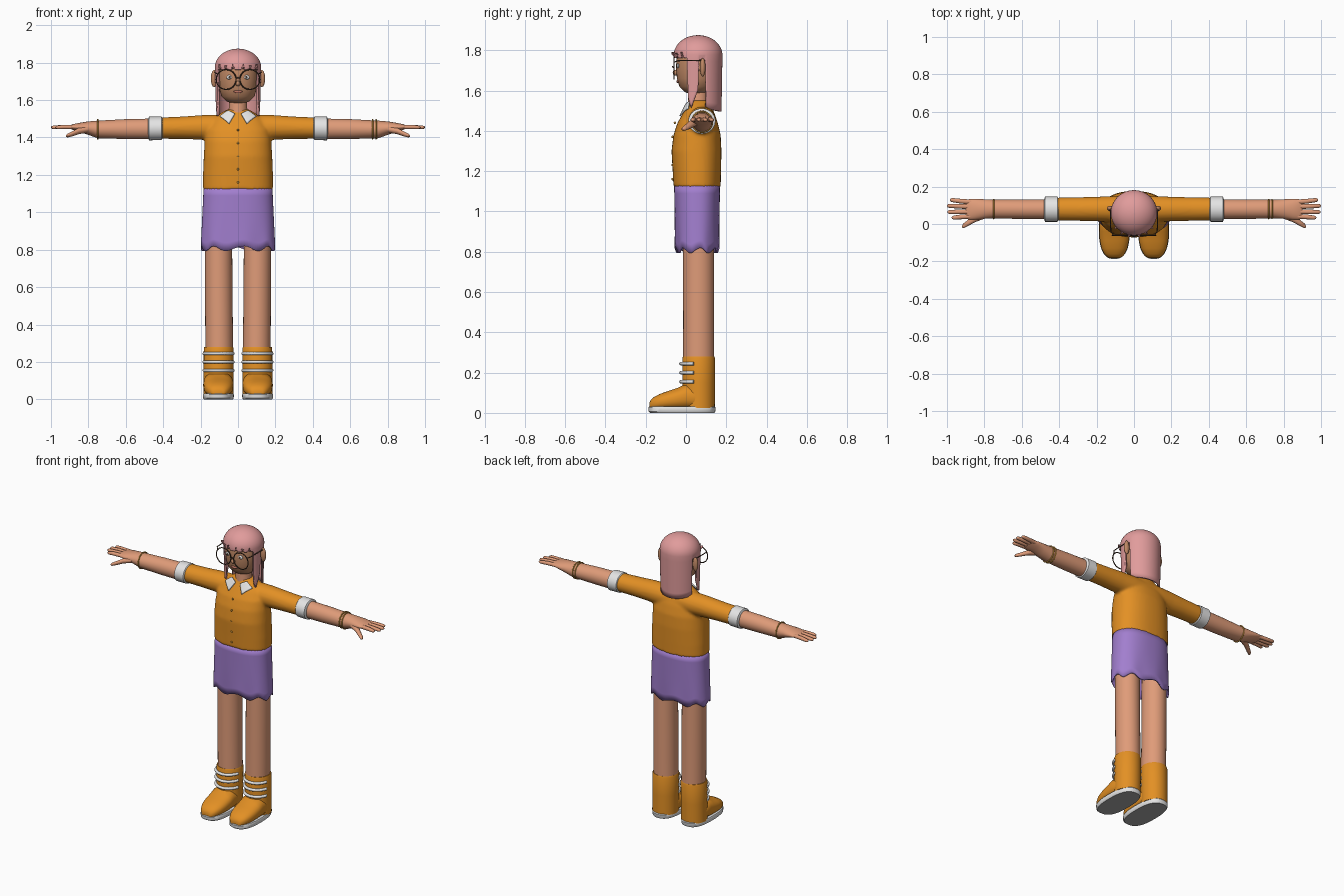
import bpy, bmesh
from math import sin, cos, pi, copysign, radians
from mathutils import Vector

if "Cube" in bpy.data.objects:
    bpy.data.objects.remove(bpy.data.objects["Cube"], do_unlink=True)


def material(name, r, g, b):
    m = bpy.data.materials.new(name)
    m.use_nodes = True
    m.diffuse_color = (r, g, b, 1)
    m.node_tree.nodes["Principled BSDF"].inputs["Base Color"].default_value = (r, g, b, 1)
    return m


ORANGE = material("orange cloth", .77, .28, .018)
SKIN = material("skin", .74, .33, .19)
FACE = material("face skin", .53, .25, .13)
PURPLE = material("purple cloth", .36, .21, .62)
PINK = material("pink hair", .75, .33, .33)
WHITE = material("white", .78, .78, .78)
DARK = material("dark brown", .07, .04, .025)
GOLD = material("gold", .62, .32, .05)
LIPS = material("lips", .5, .17, .12)
GREY = material("sole grey", .4, .4, .4)


def finish(ob, name, mat, angle=40):
    ob.name = name
    ob.data.materials.clear()
    ob.data.materials.append(mat)
    bpy.ops.object.select_all(action='DESELECT')
    ob.select_set(True)
    bpy.context.view_layer.objects.active = ob
    bpy.ops.object.shade_smooth_by_angle(angle=radians(angle))
    return ob


def from_bmesh(bm, name, mat, angle=40):
    bmesh.ops.recalc_face_normals(bm, faces=bm.faces)
    me = bpy.data.meshes.new(name)
    bm.to_mesh(me)
    bm.free()
    ob = bpy.data.objects.new(name, me)
    bpy.context.collection.objects.link(ob)
    return finish(ob, name, mat, angle)


def bridge(bm, rings):
    n = len(rings[0])
    for a, b in zip(rings, rings[1:]):
        for i in range(n):
            j = (i + 1) % n
            bm.faces.new((a[i], a[j], b[j], b[i]))


def loft(name, mat, axis, sections, side=1, power=2.0, n=32, caps=True):
    """Sections are (position on axis, centre a, centre b, radius a, radius b)."""
    bm = bmesh.new()
    rings = []
    for p, ca, cb, ra, rb in sections:
        ring = []
        for i in range(n):
            c, s = cos(2 * pi * i / n), sin(2 * pi * i / n)
            a = ca + ra * copysign(abs(c) ** (2 / power), c)
            b = cb + rb * copysign(abs(s) ** (2 / power), s)
            x, y, z = {'x': (p, a, b), 'y': (a, p, b), 'z': (a, b, p)}[axis]
            ring.append(bm.verts.new((x * side, y, z)))
        rings.append(ring)
    bridge(bm, rings)
    if caps:
        bm.faces.new(rings[0])
        bm.faces.new(rings[-1])
    return from_bmesh(bm, name, mat)


def ball(name, mat, loc, size):
    bpy.ops.mesh.primitive_uv_sphere_add(segments=24, ring_count=14, location=loc)
    ob = bpy.context.object
    ob.scale = size
    return finish(ob, name, mat, 180)


def ring(name, mat, loc, major, minor, rot):
    bpy.ops.mesh.primitive_torus_add(major_segments=40, minor_segments=8, location=loc,
                                     rotation=rot, major_radius=major, minor_radius=minor)
    return finish(bpy.context.object, name, mat, 180)


def tube(name, mat, points, radius):
    cu = bpy.data.curves.new(name, 'CURVE')
    cu.dimensions = '3D'
    cu.bevel_depth, cu.bevel_resolution, cu.use_fill_caps = radius, 3, True
    sp = cu.splines.new('POLY')
    sp.points.add(len(points) - 1)
    for p, co in zip(sp.points, points):
        p.co = (*co, 1)
    ob = bpy.data.objects.new(name, cu)
    bpy.context.collection.objects.link(ob)
    bpy.ops.object.select_all(action='DESELECT')
    ob.select_set(True)
    bpy.context.view_layer.objects.active = ob
    bpy.ops.object.convert(target='MESH')
    return finish(bpy.context.object, name, mat, 60)


# Sweater: torso and sleeves fused into one smooth skin
torso = loft("sweater", ORANGE, 'z', [
    (1.12, 0, .055, .187, .117), (1.2, 0, .054, .187, .12), (1.3, 0, .052, .183, .124),
    (1.38, 0, .055, .178, .117), (1.44, 0, .058, .17, .1), (1.49, 0, .063, .142, .077),
    (1.525, 0, .066, .1, .06), (1.55, 0, .066, .058, .05)], power=2.3, n=48)
half = [(.1, .08, 1.452, .07, .07), (.19, .08, 1.454, .066, .066),
        (.3, .08, 1.452, .063, .06), (.42, .08, 1.45, .061, .057)]
sleeves = loft("sleeves", ORANGE, 'x', [(-p, *r) for p, *r in reversed(half)] + half)
torso.select_set(True)
bpy.context.view_layer.objects.active = torso
bpy.ops.object.join()
rm = torso.modifiers.new("fuse", 'REMESH')
rm.mode, rm.voxel_size, rm.use_smooth_shade = 'VOXEL', .009, True
sm = torso.modifiers.new("soften", 'SMOOTH')
sm.factor, sm.iterations = .5, 4

# Buttons down the front
for i in range(5):
    z = 1.16 + .07 * i
    ball("button", GOLD, (0, -.067 + (.012 if z > 1.4 else 0), z), (.006, .006, .006))

# Skirt: flared shell with a wavy hem
bm = bmesh.new()
rows, cols = 8, 96
rings = []
for r in range(rows + 1):
    t = r / rows
    row = []
    for i in range(cols):
        a = 2 * pi * i / cols
        wave = .013 * sin(8 * a + .6) * t ** 3
        rx, ry = .184 + .015 * t, .114 - .006 * t + wave * .3
        x = rx * copysign(abs(cos(a)) ** .85, cos(a))
        y = .055 + ry * copysign(abs(sin(a)) ** .85, sin(a))
        row.append(bm.verts.new((x, y, 1.13 - .324 * t + wave)))
    rings.append(row)
bridge(bm, rings)
skirt = from_bmesh(bm, "skirt", PURPLE, 60)
skirt.modifiers.new("cloth", 'SOLIDIFY').thickness = .008

# Head, neck and face
loft("neck", SKIN, 'z', [(1.5, 0, .06, .052, .052), (1.63, 0, .06, .046, .048)])
loft("head", FACE, 'z', [
    (1.582, 0, .05, .03, .03), (1.592, 0, .05, .06, .055), (1.62, 0, .052, .088, .085),
    (1.66, 0, .055, .1, .1), (1.71, 0, .057, .106, .107), (1.77, 0, .06, .106, .106),
    (1.82, 0, .06, .092, .092), (1.855, 0, .06, .05, .05)], power=2.1)
ball("nose", FACE, (0, -.05, 1.688), (.013, .016, .014))
ball("mouth", LIPS, (0, -.04, 1.645), (.024, .008, .008))

# Hair: dome whose lower edge makes fringe, side locks and long back


def hair_edge(f):
    if f < 1.1:
        return 1.762 + .03 * max(0, cos(2 * pi * (f - .22) / .33)) ** 4
    if f < 1.25:
        return 1.58 - .07 * (f - 1.1) / .15
    if f < 1.6:
        return 1.51 + .1 * (f - 1.25) / .35
    if f < 1.9:
        return 1.75
    return 1.495 + .025 * (cos(f) + 1)


bm = bmesh.new()
cols, dome, drop = 144, 10, 8
rings = []
for r in range(dome + drop + 1):
    row = []
    for i in range(cols):
        a = 2 * pi * i / cols
        f = min(a, 2 * pi - a)
        if r <= dome:
            e = pi / 2 * (1 - .97 * r / dome) - .02
            k, z = cos(e), 1.775 + .1 * sin(e)
        else:
            u = (r - dome) / drop
            top = 1.775 + .1 * sin(pi / 2 * .03 - .02)
            k, z = 1 - .04 * u * (f > 1.1), top + (hair_edge(f) - top) * u
        row.append(bm.verts.new((.124 * k * sin(a), .06 - .121 * k * cos(a), z)))
    rings.append(row)
bridge(bm, rings)
bm.faces.new(rings[0])
hair = from_bmesh(bm, "hair", PINK, 60)
hair.modifiers.new("thickness", 'SOLIDIFY').thickness = .013

# Glasses bridge
tube("glasses_bridge", DARK, [(-.012, -.064, 1.715), (0, -.067, 1.72), (.012, -.064, 1.715)], .003)

for s, label in ((1, "left"), (-1, "right")):
    # Eyes, ears, glasses
    ball(label + "_eye", WHITE, (.045 * s, -.039, 1.722), (.017, .007, .012))
    ball(label + "_pupil", DARK, (.045 * s, -.045, 1.722), (.006, .003, .007))
    ball(label + "_ear", FACE, (.127 * s, .083, 1.715), (.018, .014, .046))
    ring(label + "_lens_frame", DARK, (.063 * s, -.06, 1.71), .053, .0032, (pi / 2, 0, 0))
    tube(label + "_temple", DARK, [(.108 * s, -.06, 1.74), (.124 * s, -.04, 1.748),
                                   (.127 * s, .08, 1.75)], .003)

    # Collar flap laid on the sweater
    bm = bmesh.new()
    bm.faces.new([bm.verts.new((x * s, y, z)) for x, y, z in (
        (.018, -.02, 1.535), (.065, 0, 1.56), (.105, .0, 1.525), (.05, -.05, 1.485))])
    bmesh.ops.subdivide_edges(bm, edges=bm.edges, cuts=6, use_grid_fill=True)
    if bm.faces[:][0].normal.y > 0:
        bmesh.ops.reverse_faces(bm, faces=bm.faces)
    flap = from_bmesh(bm, label + "_collar", WHITE)
    sw = flap.modifiers.new("lay", 'SHRINKWRAP')
    sw.target, sw.offset, sw.wrap_mode = torso, .008, 'OUTSIDE_SURFACE'
    so = flap.modifiers.new("thickness", 'SOLIDIFY')
    so.thickness, so.offset = .008, 0

    # Cuff, forearm and hand
    loft(label + "_cuff", WHITE, 'x', [
        (.405, .079, 1.449, .06, .058), (.41, .079, 1.449, .067, .063),
        (.475, .079, 1.448, .067, .063), (.482, .079, 1.448, .05, .05)], s)
    loft(label + "_forearm", SKIN, 'x', [
        (.46, .079, 1.446, .053, .055), (.6, .079, 1.445, .052, .053),
        (.75, .08, 1.443, .05, .047), (.8, .08, 1.45, .052, .036),
        (.85, .079, 1.455, .056, .023), (.885, .078, 1.456, .054, .015),
        (.9, .078, 1.456, .045, .007)], s)
    for y0, y1, tip in ((.117, .128, .985), (.092, .097, 1), (.066, .064, .998), (.041, .034, .975)):
        loft(label + "_finger", SKIN, 'x', [
            (.865, y0, 1.456, .013, .012), (.93, (y0 + y1) / 2, 1.456, .0125, .012),
            (tip - .012, y1, 1.454, .011, .01), (tip - .003, y1, 1.454, .007, .006),
            (tip, y1, 1.454, .002, .002)], s, n=14)
    loft(label + "_thumb", SKIN, 'x', [
        (.8, .05, 1.445, .022, .018), (.85, .03, 1.435, .02, .017), (.89, .004, 1.418, .016, .013),
        (.912, -.01, 1.41, .013, .01), (.92, -.015, 1.408, .004, .004)], s, n=16)
    for x in ((.72, .738) if s > 0 else (.75,)):
        ring(label + "_bracelet", GOLD, (x * s, .08, 1.444), .051, .004, (0, pi / 2, 0))

    # Leg
    loft(label + "_leg", SKIN, 'z', [(.2, .1, .063, .074, .077), (.9, .105, .063, .073, .077)], s)

    # Boot shaft, foot, sole and laces
    loft(label + "_boot_shaft", ORANGE, 'z', [
        (.025, .105, .063, .08, .08), (.15, .104, .063, .08, .081), (.272, .103, .063, .08, .081),
        (.28, .103, .063, .077, .078)], s)
    foot = []
    for y, top in ((.1, .1), (.05, .13), (0, .145), (-.04, .125), (-.09, .108), (-.13, .094),
                   (-.16, .078), (-.175, .064), (-.182, .05)):
        w = .081 * (1 - (abs(y + .02) / .166) ** 2.6) ** (1 / 2.6)
        foot.append((y, .105, (top + .015) / 2, w, (top - .015) / 2))
    loft(label + "_boot_foot", ORANGE, 'y', foot, s, power=2.4)
    sole = loft(label + "_sole", WHITE, 'z', [
        (0, .105, -.018, .077, .16), (.006, .105, -.02, .082, .165),
        (.026, .105, -.02, .083, .167), (.031, .105, -.02, .08, .163)], s, power=2.6, n=48)
    sole.data.materials.append(GREY)
    for p in sole.data.polygons:
        p.material_index = int(p.normal.z < -.9)
    for z in (.155, .2, .245):
        arc = [radians(-165 + 15 * i) for i in range(11)]
        tube(label + "_lace", WHITE,
             [((.104 + .08 * cos(a)) * s, .06 + .085 * sin(a), z) for a in arc], .009)
